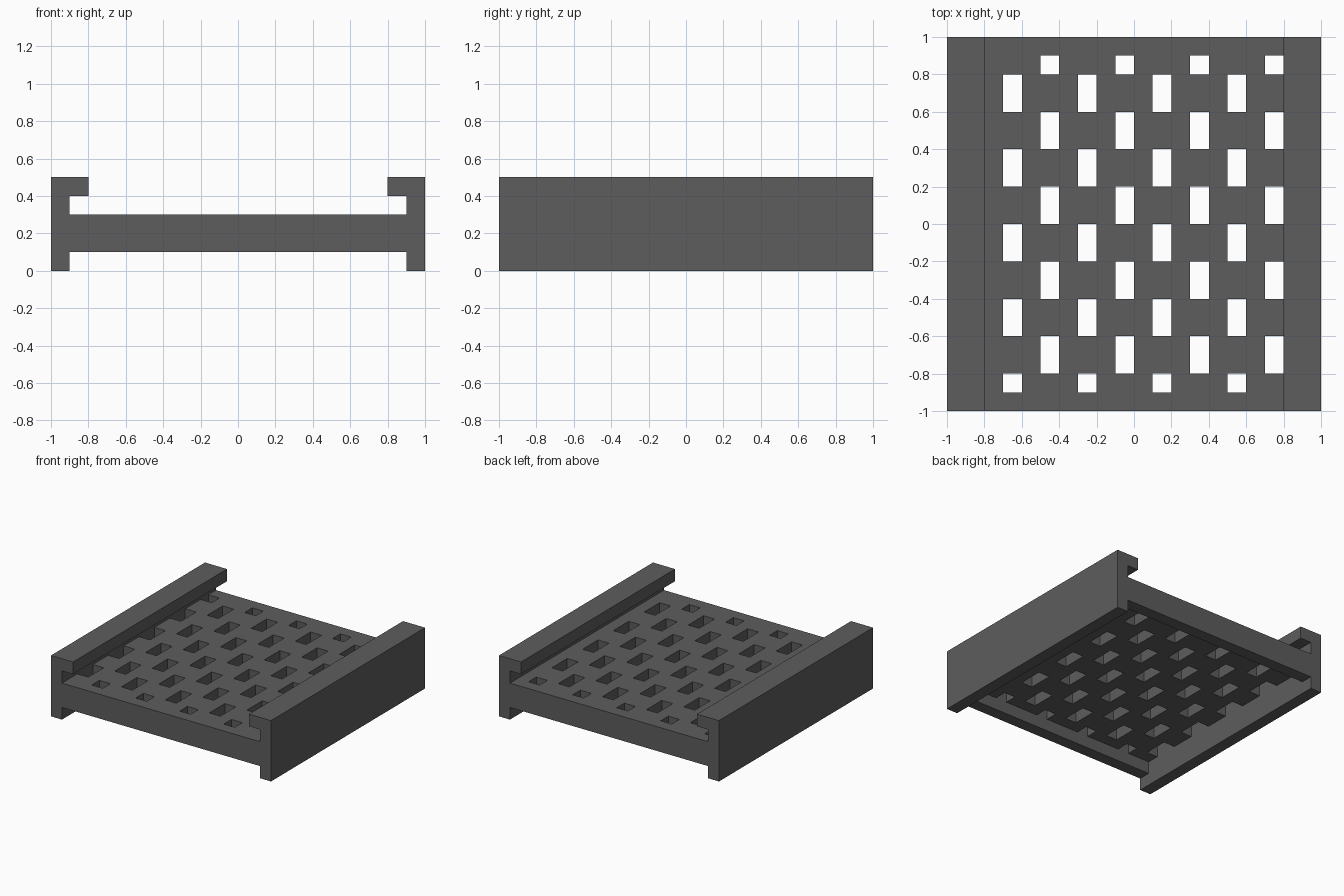
import bpy
import bmesh

cube = bpy.data.objects.get("Cube")
if cube:
    bpy.data.objects.remove(cube, do_unlink=True)

# Single dark grey finish
grey = bpy.data.materials.new("dark_grey")
grey.use_nodes = True
colour = (0.11, 0.11, 0.11, 1)
grey.diffuse_color = colour
grey.node_tree.nodes["Principled BSDF"].inputs["Base Color"].default_value = colour


def add_object(name, bm):
    mesh = bpy.data.meshes.new(name)
    bm.to_mesh(mesh)
    bm.free()
    mesh.materials.append(grey)
    obj = bpy.data.objects.new(name, mesh)
    bpy.context.collection.objects.link(obj)
    return obj


def extrude_profile(name, points, y0, y1, mirror=1):
    """Sweep an (x, z) outline along y."""
    bm = bmesh.new()
    face = bm.faces.new([bm.verts.new((x * mirror, y0, z)) for x, z in points])
    geom = bmesh.ops.extrude_face_region(bm, geom=[face], use_keep_orig=True)["geom"]
    verts = [v for v in geom if isinstance(v, bmesh.types.BMVert)]
    bmesh.ops.translate(bm, verts=verts, vec=(0, y1 - y0, 0))
    bmesh.ops.recalc_face_normals(bm, faces=bm.faces)
    return add_object(name, bm)


# Side rails with an inward lip along the top
rail = [(1, 0), (1, 0.5), (0.8, 0.5), (0.8, 0.4), (0.9, 0.4), (0.9, 0)]
extrude_profile("left_rail", rail, -1, 1)
extrude_profile("right_rail", rail, -1, 1, mirror=-1)

# End bars joining the rails
bar = [(-0.9, 0.1), (0.9, 0.1), (0.9, 0.3), (-0.9, 0.3)]
extrude_profile("front_bar", bar, -1, -0.9)
extrude_profile("back_bar", bar, 0.9, 1)

# Perforated deck: a square grid with staggered slots removed
CELL = 0.1
HALF = 0.9
bm = bmesh.new()
bmesh.ops.create_grid(bm, x_segments=18, y_segments=18, size=HALF)


def is_slot(face):
    c = face.calc_center_median()
    col = int((c.x + HALF) / CELL)
    row = int((c.y + HALF) / CELL)
    return col % 2 == 0 and ((row + 1) // 2 + col // 2) % 2 == 1


bmesh.ops.delete(bm, geom=[f for f in bm.faces if is_slot(f)], context="FACES")
deck = add_object("slotted_deck", bm)
deck.location.z = 0.3
solid = deck.modifiers.new("thickness", "SOLIDIFY")
solid.thickness = CELL
solid.offset = -1
